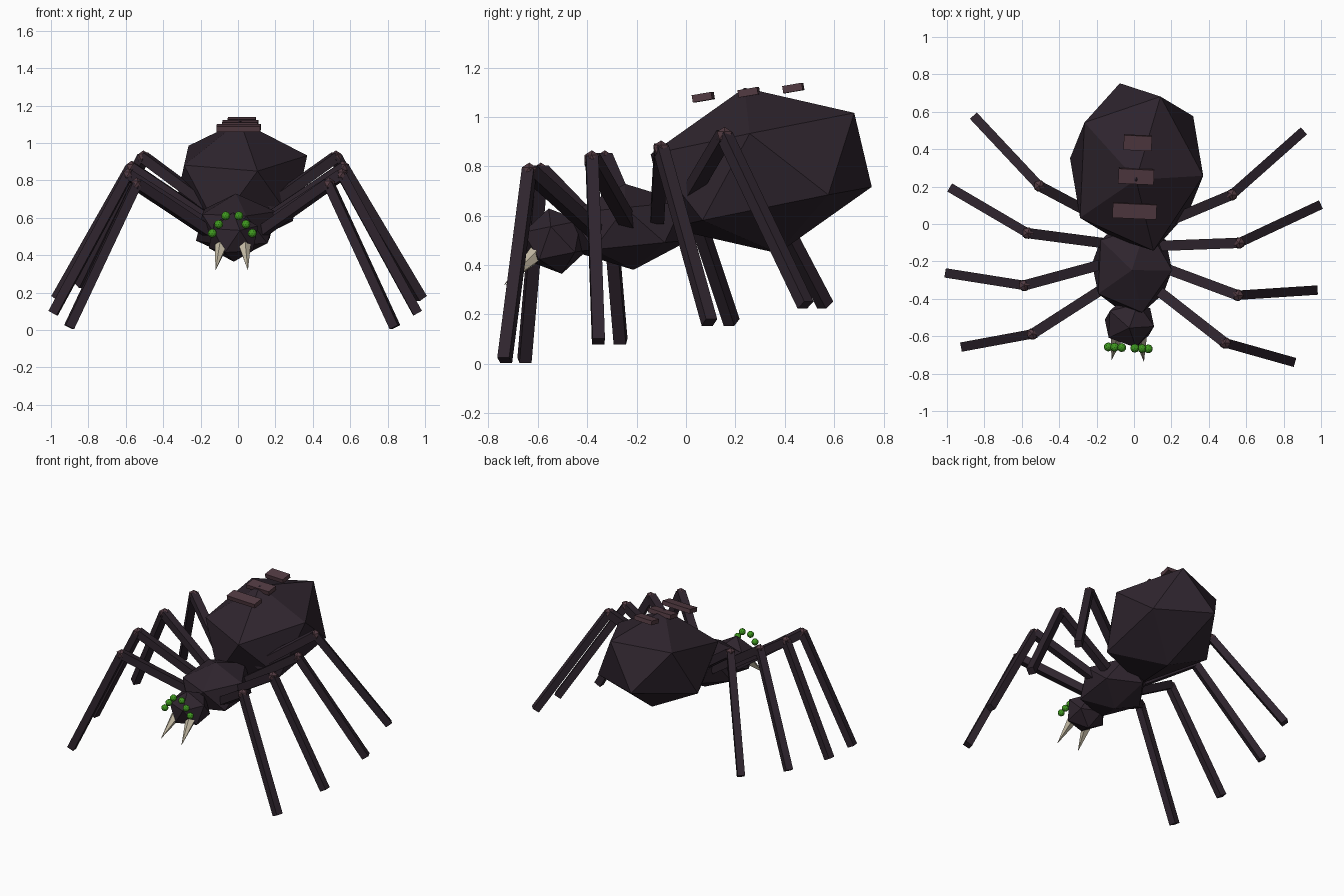
import bpy
from mathutils import Vector, Matrix

cube = bpy.data.objects.get("Cube")
if cube:
    bpy.data.objects.remove(cube, do_unlink=True)

# The whole animal is turned slightly about the vertical axis
TURN = Matrix.Rotation(-0.046, 4, 'Z')


def material(name, rgb):
    mat = bpy.data.materials.new(name)
    mat.use_nodes = True
    mat.diffuse_color = (*rgb, 1)
    bsdf = mat.node_tree.nodes["Principled BSDF"]
    bsdf.inputs["Base Color"].default_value = (*rgb, 1)
    bsdf.inputs["Roughness"].default_value = 0.8
    return mat


BODY = material("dark plum", (0.028, 0.018, 0.027))
TRIM = material("dusty maroon", (0.085, 0.043, 0.054))
EYE = material("green", (0.05, 0.32, 0.014))
FANG = material("bone", (0.56, 0.50, 0.38))


def place(name, mat, loc, rotation=Matrix(), scale=(1, 1, 1)):
    """Name, colour and pose the primitive that was just added."""
    obj = bpy.context.object
    obj.name = name
    obj.data.materials.append(mat)
    obj.matrix_world = (TURN @ Matrix.Translation(loc) @ rotation
                        @ Matrix.Diagonal((*scale, 1)))
    return obj


def blob(name, mat, loc, size, tilt=0.0, detail=1):
    bpy.ops.mesh.primitive_ico_sphere_add(subdivisions=detail, radius=1)
    place(name, mat, loc, Matrix.Rotation(tilt, 4, 'X'), size)


def box(name, mat, loc, size, rotation):
    bpy.ops.mesh.primitive_cube_add(size=1)
    place(name, mat, loc, rotation, size)


def aim(a, b):
    return (b - a).to_track_quat('Z', 'Y').to_matrix().to_4x4()


def beam(name, a, b, width):
    box(name, BODY, (a + b) / 2, (width, width, (b - a).length), aim(a, b))


# Faceted body
blob("abdomen", BODY, (0, 0.305, 0.783), (0.4, 0.495, 0.342), 0.2)
blob("thorax", BODY, (0, -0.23, 0.555), (0.24, 0.275, 0.175), 0.1)
blob("head", BODY, (0, -0.53, 0.497), (0.148, 0.14, 0.135), 0.2)

# Stripe plates over the abdomen
for i, (y, z, width) in enumerate([(0.07, 1.08, 0.235), (0.255, 1.1, 0.19),
                                   (0.435, 1.117, 0.15)]):
    box(f"back_stripe_{i + 1}", TRIM, (0, y, z), (width, 0.08, 0.03),
        Matrix.Rotation(0.17, 4, 'X'))

# Hip, knee and foot of each leg, front to back
LEGS = [
    ((0.15, -0.353, 0.53), (0.515, -0.612, 0.78), (0.872, -0.695, 0.015)),
    ((0.15, -0.22, 0.56), (0.571, -0.355, 0.83), (0.975, -0.31, 0.09)),
    ((0.15, -0.11, 0.59), (0.566, -0.075, 0.87), (0.975, 0.14, 0.168)),
    ((0.15, 0.007, 0.66), (0.515, 0.18, 0.925), (0.87, 0.525, 0.238)),
]
EYES = [(0.035, 0.61), (0.073, 0.565), (0.107, 0.517)]

for side, sign in (("left", 1), ("right", -1)):
    def mirrored(p):
        return Vector((sign * p[0], p[1], p[2]))

    for i, joints in enumerate(LEGS):
        hip, knee, foot = map(mirrored, joints)
        beam(f"{side}_upper_leg_{i + 1}", hip, knee, 0.055)
        beam(f"{side}_lower_leg_{i + 1}", knee, foot, 0.05)
        blob(f"{side}_knee_{i + 1}", TRIM, knee, (0.035,) * 3)

    # Eyes in an arc over the face
    for i, (x, z) in enumerate(EYES):
        blob(f"{side}_eye_{i + 1}", EYE, mirrored((x, -0.663, z)),
             (0.024,) * 3, detail=2)

    # Fang
    base = mirrored((0.062, -0.60, 0.45))
    tip = mirrored((0.087, -0.735, 0.318))
    bpy.ops.mesh.primitive_cone_add(vertices=5, radius1=0.035, radius2=0,
                                    depth=(tip - base).length)
    place(f"{side}_fang", FANG, (base + tip) / 2, aim(base, tip))
